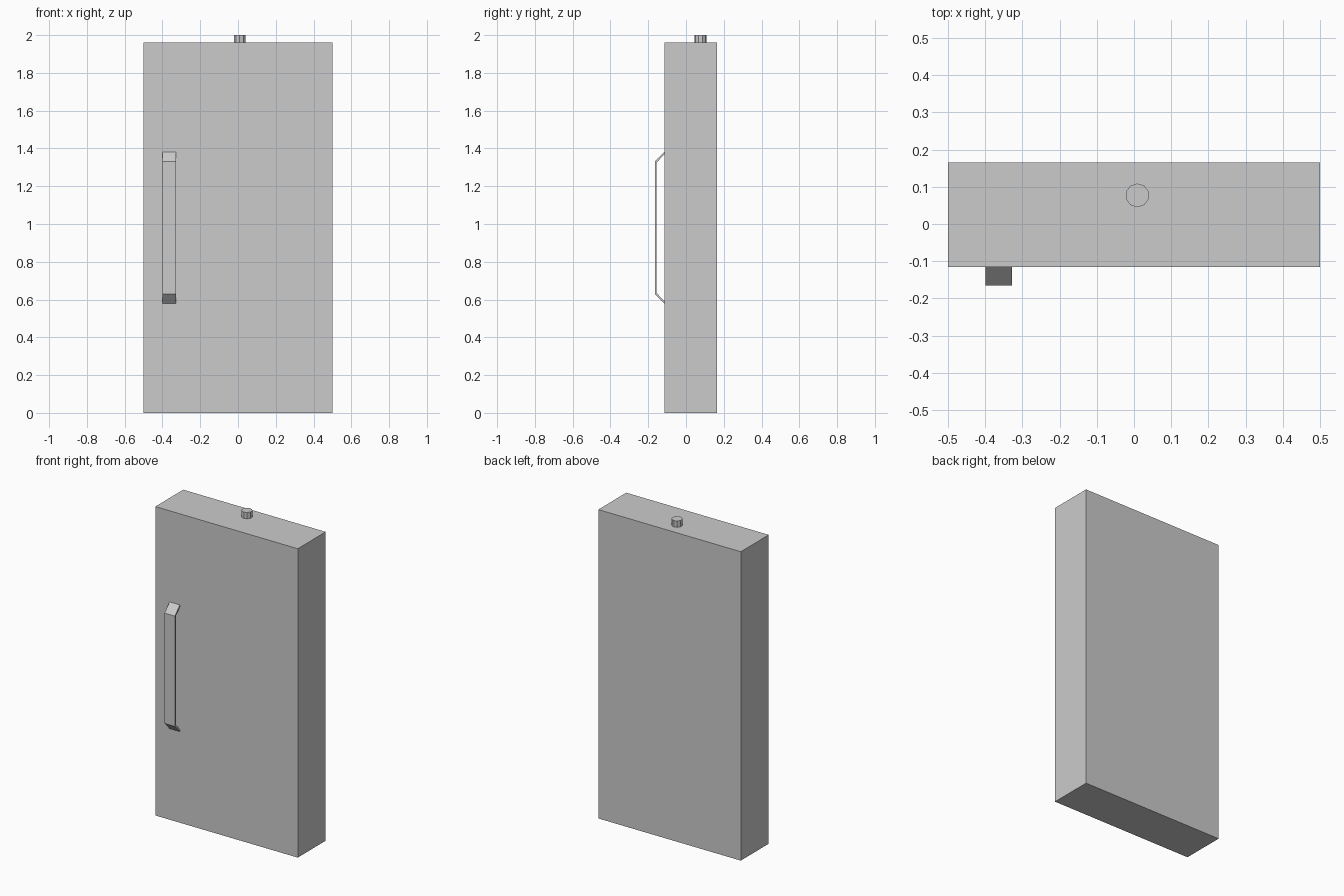
import bpy, bmesh

if "Cube" in bpy.data.objects:
    bpy.data.objects.remove(bpy.data.objects["Cube"])


def make_object(name, bm):
    bmesh.ops.recalc_face_normals(bm, faces=bm.faces)
    mesh = bpy.data.meshes.new(name)
    bm.to_mesh(mesh)
    bm.free()
    obj = bpy.data.objects.new(name, mesh)
    bpy.context.collection.objects.link(obj)
    return obj


# Cabinet body
bm = bmesh.new()
bmesh.ops.create_cube(bm, size=1)
bmesh.ops.scale(bm, vec=(1.0, 0.28, 1.96), verts=bm.verts)
bmesh.ops.translate(bm, vec=(0, 0.025, 0.98), verts=bm.verts)
make_object("cabinet_body", bm)

# Bent strap handle: side profile (y, z) extruded across x
outer = [(-0.115, 1.382), (-0.165, 1.33), (-0.165, 0.63), (-0.115, 0.578)]
inner = [(-0.115, 0.592), (-0.155, 0.634), (-0.155, 1.326), (-0.115, 1.368)]
bm = bmesh.new()
profile = bm.faces.new([bm.verts.new((-0.4, y, z)) for y, z in outer + inner])
ext = bmesh.ops.extrude_face_region(bm, geom=[profile], use_keep_orig=True)
moved = [g for g in ext["geom"] if isinstance(g, bmesh.types.BMVert)]
bmesh.ops.translate(bm, vec=(0.072, 0, 0), verts=moved)
make_object("door_handle", bm)

# Short pipe stub on top
bpy.ops.mesh.primitive_cylinder_add(vertices=10, radius=0.032, depth=0.042,
                                    location=(0.009, 0.077, 1.979))
bpy.context.object.name = "top_stub"
bpy.ops.object.shade_smooth_by_angle()
